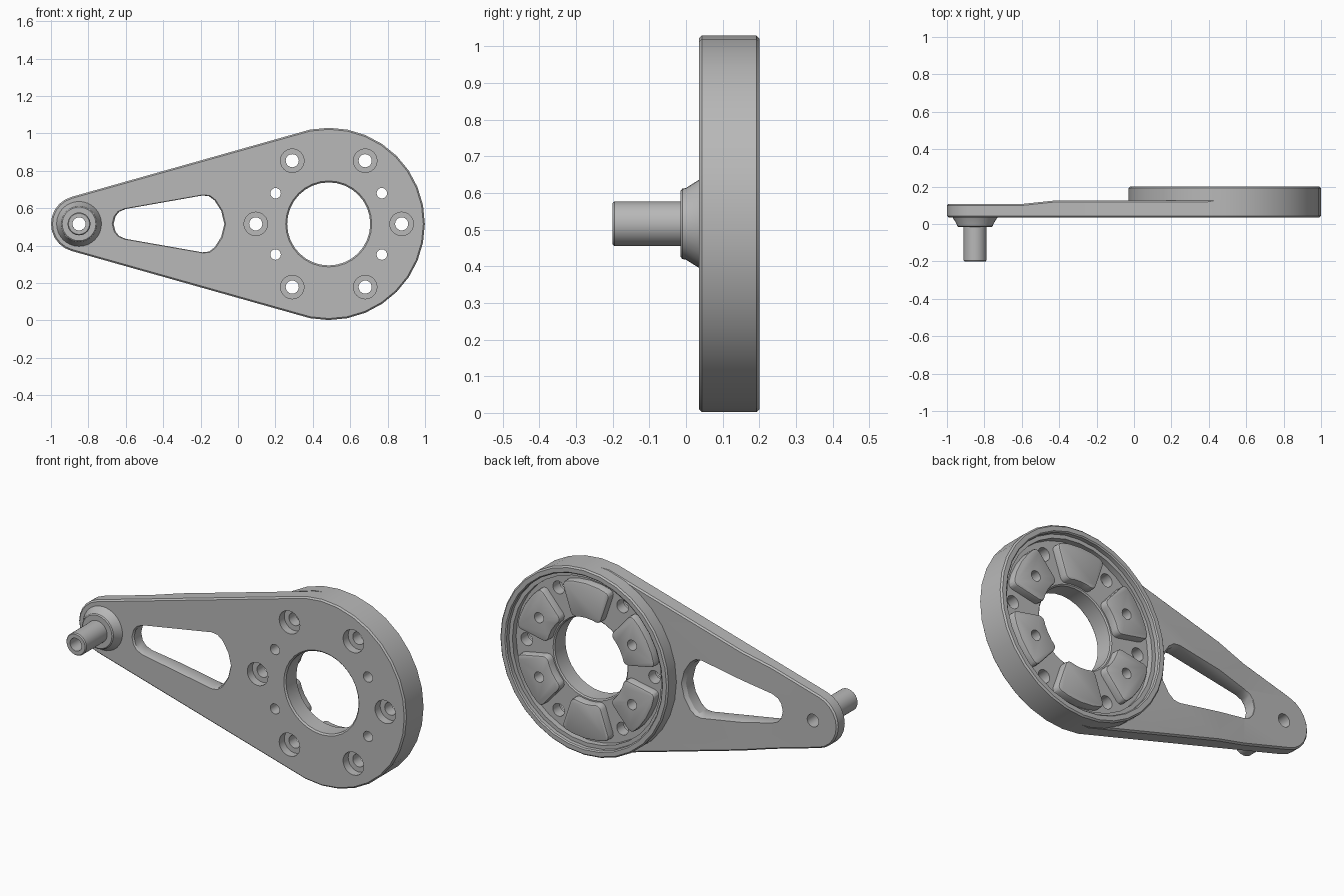
import bpy, bmesh
from math import sin, cos, radians

if "Cube" in bpy.data.objects:
    bpy.data.objects.remove(bpy.data.objects["Cube"], do_unlink=True)

CX, CZ, R = 0.485, 0.516, 0.514      # big round end
BX, BR = -0.85, 0.15                 # small round end
FRONT, MID, BACK = 0.035, 0.125, 0.2

grey = bpy.data.materials.new("grey_metal")
grey.use_nodes = True
grey.diffuse_color = (0.48, 0.48, 0.48, 1)
grey.node_tree.nodes["Principled BSDF"].inputs["Base Color"].default_value = grey.diffuse_color


def polar(cx, r, deg):
    return cx + r * cos(radians(deg)), CZ + r * sin(radians(deg))


def finish(bm, name):
    bmesh.ops.recalc_face_normals(bm, faces=bm.faces)
    mesh = bpy.data.meshes.new(name)
    bm.to_mesh(mesh)
    bm.free()
    obj = bpy.data.objects.new(name, mesh)
    bpy.context.collection.objects.link(obj)
    mesh.materials.append(grey)
    return obj


def loft(bm, rings, closed=False):
    """Skin a list of equal-length rings; cap the ends or join them."""
    rows = [[bm.verts.new(p) for p in ring] for ring in rings]
    n = len(rows[0])
    pairs = list(zip(rows, rows[1:])) + ([(rows[-1], rows[0])] if closed else [])
    for a, b in pairs:
        for i in range(n):
            j = (i + 1) % n
            bm.faces.new((a[i], a[j], b[j], b[i]))
    if not closed:
        bm.faces.new(rows[0])
        bm.faces.new(rows[-1])
    return rows


def revolve(bm, profile, cx, cz, n=32, closed=False):
    """Turn (radius, y) points about an axis along y."""
    angles = [radians(360 * i / n) for i in range(n)]
    loft(bm, [[(cx + r * cos(a), y, cz + r * sin(a)) for a in angles]
              for r, y in profile], closed)


def select(obj):
    bpy.ops.object.select_all(action='DESELECT')
    obj.select_set(True)
    bpy.context.view_layer.objects.active = obj


def cut(obj, cutter):
    select(obj)
    mod = obj.modifiers.new("cut", 'BOOLEAN')
    mod.operation, mod.solver, mod.object = 'DIFFERENCE', 'EXACT', cutter
    bpy.ops.object.modifier_apply(modifier=mod.name)


# Cutter: counterbored bolt holes and plain pad holes
bm = bmesh.new()
for k in range(6):
    x, z = polar(CX, 0.39, 60 * k)
    revolve(bm, [(0.063, 0), (0.063, 0.08), (0.035, 0.08), (0.035, 0.3)], x, z, 24)
for deg in (30, 150, 210, 330):
    x, z = polar(CX, 0.328, deg)
    revolve(bm, [(0.028, 0), (0.028, 0.3)], x, z, 20)
bolt_cutter = finish(bm, "bolt_cutter")

# Cutter: centre hole, pin bore and arm window
bm = bmesh.new()
revolve(bm, [(0.24, 0.025), (0.222, 0.043), (0.222, 0.3)], CX, CZ)
revolve(bm, [(0.035, 0), (0.035, 0.3)], BX, CZ, 24)
half = [(-0.655, 0.04), (-0.635, 0.065), (-0.6, 0.08), (-0.19, 0.152),
        (-0.155, 0.148), (-0.125, 0.125), (-0.09, 0.07)]
window = [(-0.665, 0)] + half + [(-0.073, 0)] + [(x, -z) for x, z in reversed(half)]
wx = -0.35
loft(bm, [[(wx + (x - wx) * s, y, CZ + z * s) for x, z in window]
          for y, s in ((0.01, 1.1), (0.043, 1), (0.105, 1), (0.145, 1.1))])
opening_cutter = finish(bm, "opening_cutter")

# Flat tapered plate joining the two round ends
bm = bmesh.new()
outline = [polar(CX, R, 11.25 * k) for k in range(-9, 10)]
outline += [polar(BX, BR, 105 + 15 * k) for k in range(11)]
loft(bm, [[(x, y, z) for x, z in outline] for y in (FRONT, MID)])
for x in (-0.6, -0.43):
    bmesh.ops.bisect_plane(bm, geom=bm.verts[:] + bm.edges[:] + bm.faces[:],
                           plane_co=(x, 0, 0), plane_no=(1, 0, 0))
for v in bm.verts:
    if v.co.x < -0.59 and v.co.y > 0.1:
        v.co.y = 0.107


def is_rim(e):
    a, b = (v.co for v in e.verts)
    sharp = len(e.link_faces) == 2 and e.calc_face_angle(0) > 1
    front = max(a.y, b.y) < FRONT + 0.001
    arm_back = min(a.y, b.y) > 0.1 and (a.x + b.x) / 2 < 0.3
    return sharp and (front or arm_back)


bmesh.ops.recalc_face_normals(bm, faces=bm.faces)
bmesh.ops.bevel(bm, geom=[e for e in bm.edges if is_rim(e)], offset=0.008,
                segments=1, affect='EDGES')
plate = finish(bm, "arm_plate")
cut(plate, opening_cutter)
cut(plate, bolt_cutter)

# Raised round housing with a stepped recess
bm = bmesh.new()
revolve(bm, [(0.222, MID), (R, MID), (R, BACK - 0.008), (R - 0.008, BACK),
             (0.482, BACK), (0.476, BACK - 0.006), (0.476, 0.172), (0.455, 0.172),
             (0.455, 0.14), (0.229, 0.14), (0.222, 0.134)], CX, CZ, closed=True)
housing = finish(bm, "round_housing")
cut(housing, bolt_cutter)

# Six rounded pads inside the recess
parts = [plate, housing]
for k in range(6):
    mid = 30 + 60 * k
    bm = bmesh.new()
    shape = [polar(CX, 0.43, mid + d) for d in (-20, -10, 0, 10, 20)]
    shape += [polar(CX, 0.236, mid + d) for d in (21, 10, 0, -10, -21)]
    low, top = loft(bm, [[(x, y, z) for x, z in shape] for y in (0.135, 0.185)])
    bmesh.ops.recalc_face_normals(bm, faces=bm.faces)
    corners = [bm.edges.get((low[i], top[i])) for i in (0, 4, 5, 9)]
    bmesh.ops.bevel(bm, geom=corners, offset=0.028, segments=3, profile=0.5,
                    affect='EDGES')
    rim = [e for e in bm.edges if min(v.co.y for v in e.verts) > 0.18]
    bmesh.ops.bevel(bm, geom=rim, offset=0.009, segments=2, profile=0.5,
                    affect='EDGES')
    pad = finish(bm, f"pad_{k + 1}")
    if mid not in (90, 270):
        cut(pad, bolt_cutter)
    parts.append(pad)

# Hollow pin with its flared collar
bm = bmesh.new()
revolve(bm, [(0.035, 0.04), (0.122, 0.04), (0.12, FRONT), (0.098, 0), (0.096, -0.01),
             (0.09, -0.015), (0.061, -0.015), (0.061, -0.195), (0.056, -0.201),
             (0.035, -0.201)], BX, CZ, closed=True)
parts.append(finish(bm, "hollow_pin"))

for obj in (bolt_cutter, opening_cutter):
    bpy.data.objects.remove(obj, do_unlink=True)
for obj in parts:
    select(obj)
    bpy.ops.object.shade_smooth_by_angle(angle=radians(30))
